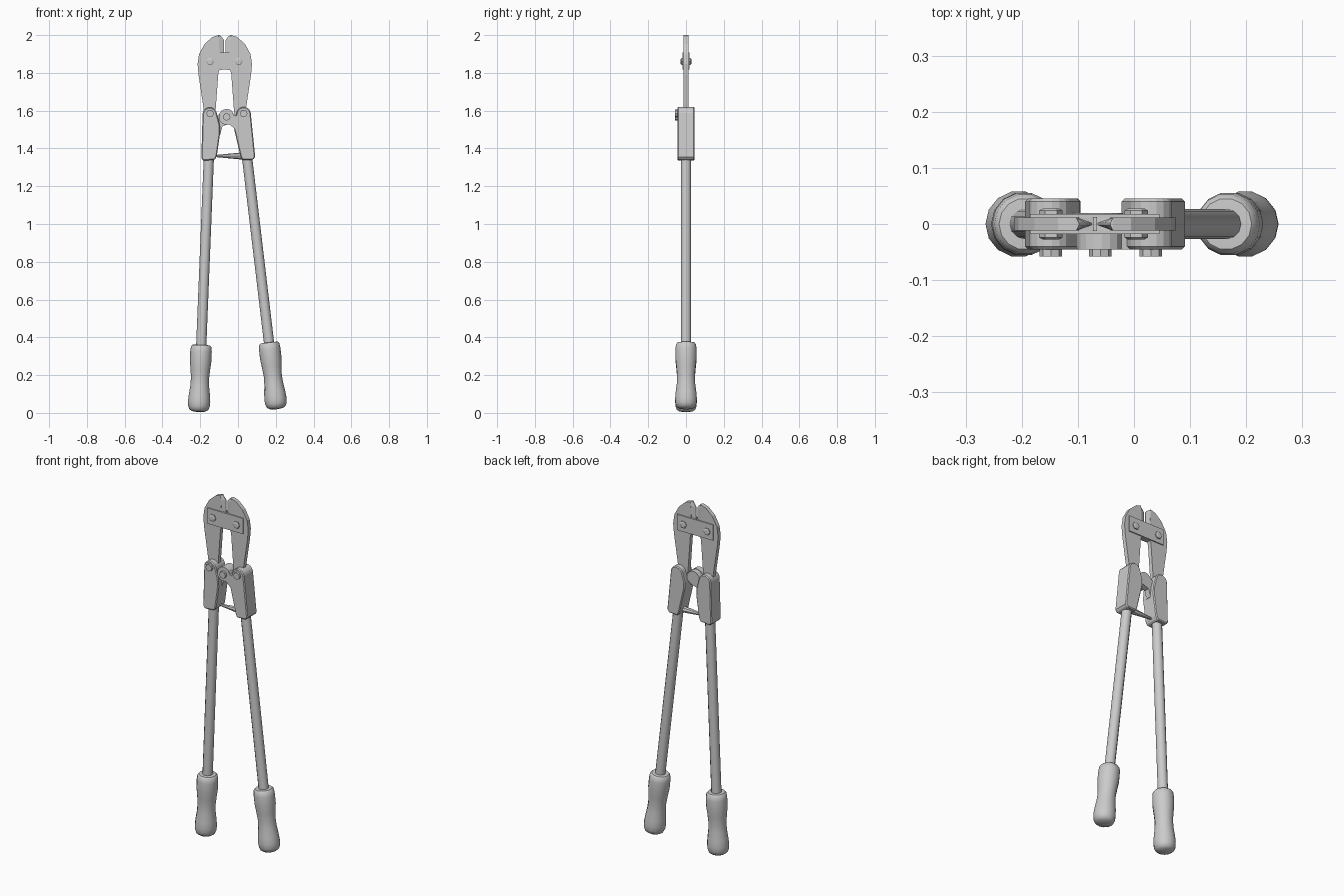
import bpy, bmesh, math
from mathutils import Vector

if "Cube" in bpy.data.objects:
    bpy.data.objects.remove(bpy.data.objects["Cube"])

CX = -0.07  # symmetry line of the cutting head


def finish(name, bm, smooth=False, bevel=0):
    bmesh.ops.recalc_face_normals(bm, faces=bm.faces)
    me = bpy.data.meshes.new(name)
    bm.to_mesh(me)
    bm.free()
    ob = bpy.data.objects.new(name, me)
    bpy.context.collection.objects.link(ob)
    if bevel:
        m = ob.modifiers.new("Bevel", 'BEVEL')
        m.width, m.segments, m.limit_method = bevel, 1, 'ANGLE'
        m.angle_limit = math.radians(50)
    if smooth:
        bpy.ops.object.select_all(action='DESELECT')
        ob.select_set(True)
        bpy.context.view_layer.objects.active = ob
        bpy.ops.object.shade_smooth_by_angle(angle=math.radians(40))
    return ob


def loft(bm, rings):
    vs = [[bm.verts.new(p) for p in r] for r in rings]
    n = len(vs[0])
    for a, b in zip(vs, vs[1:]):
        for i in range(n):
            j = (i + 1) % n
            bm.faces.new((a[i], a[j], b[j], b[i]))
    bm.faces.new(vs[0])
    bm.faces.new(vs[-1])


def plate(name, pts, y0, y1, bevel=0):
    bm = bmesh.new()
    loft(bm, [[(x, y, z) for x, z in pts] for y in (y0, y1)])
    return finish(name, bm, bevel=bevel)


def arc(cx, cz, r, a0, a1, n=7):
    return [(cx + r * math.cos(math.radians(a0 + (a1 - a0) * i / n)),
             cz + r * math.sin(math.radians(a0 + (a1 - a0) * i / n))) for i in range(n + 1)]


def bolt(name, x, z, steps, n):
    bm = bmesh.new()
    loft(bm, [[(x + r * math.cos(2 * math.pi * i / n), y, z + r * math.sin(2 * math.pi * i / n))
               for i in range(n)] for y, r in steps])
    return finish(name, bm)


def lathe(name, top, bottom, prof, n=14):
    # profile of (radius, distance) swept about the line top -> bottom
    top = Vector(top)
    d = (Vector(bottom) - top).normalized()
    v = Vector((0, 1, 0))
    u = v.cross(d).normalized()
    bm = bmesh.new()
    loft(bm, [[top + d * t + r * (u * math.cos(2 * math.pi * i / n) + v * math.sin(2 * math.pi * i / n))
               for i in range(n)] for r, t in prof])
    return finish(name, bm, smooth=True)


# jaw blades: flat profile, thinned to an edge along the mouth
body = [(0.033, 2.0), (0.065, 1.99), (0.107, 1.953), (0.136, 1.90), (0.144, 1.847),
        (0.139, 1.79), (0.112, 1.61), (0.108, 1.55), (0.055, 1.55), (0.048, 1.61),
        (0.034, 1.80), (0.028, 1.815), (0.002, 1.818), (0.002, 1.905), (0.028, 1.91)]
for side, label in ((-1, "left"), (1, "right")):
    plate(label + "_jaw", [(CX + side * d, z) for d, z in body], -0.012, 0.012)
    bm = bmesh.new()
    loft(bm, [[(CX + side * d, y, z) for d, y in
               ((0.033, -0.012), (0.033, 0.012), (e, 0.002), (e, -0.002))]
              for z, e in ((1.905, 0.005), (1.975, 0.005), (1.99, 0.016), (2.0, 0.028))])
    finish(label + "_cutting_edge", bm)

# side plates tying the jaws together, with their bolts
for s, label in ((-1, "front"), (1, "back")):
    plate(label + "_jaw_plate", [(-0.185, 1.817), (0.045, 1.817), (0.045, 1.908), (-0.185, 1.908)],
          s * 0.012, s * 0.018)
    for x in (-0.148, 0.004):
        bolt(label + "_jaw_bolt", x, 1.86,
             [(s * 0.017, 0.021), (s * 0.024, 0.021), (s * 0.028, 0.014)], 6)

# handle brackets
left = arc(-0.15, 1.58, 0.038, 170, 20) + [
    (-0.097, 1.53), (-0.095, 1.48), (-0.112, 1.36), (-0.122, 1.34), (-0.185, 1.335), (-0.194, 1.35)]
right = arc(0.03, 1.582, 0.038, 10, 160) + [
    (-0.022, 1.54), (-0.02, 1.50), (0.013, 1.36), (0.022, 1.338), (0.08, 1.34), (0.091, 1.355)]
plate("left_bracket", left, -0.045, 0.045, 0.005)
plate("right_bracket", right, -0.045, 0.045, 0.005)

# hinge lugs: right one in front, left one behind it
plate("right_hinge_lug", arc(-0.06, 1.567, 0.042, 45, 250, 10) + [
    (-0.045, 1.528), (-0.025, 1.51), (0.0, 1.49), (0.0, 1.57), (-0.022, 1.575)], -0.045, -0.012)
plate("left_hinge_lug", arc(-0.06, 1.567, 0.040, -80, 120, 10) + [
    (-0.115, 1.565), (-0.115, 1.46), (-0.094, 1.475), (-0.082, 1.518)], -0.012, 0.02)

# bracket and hinge bolts
for x, z in ((-0.148, 1.585), (-0.06, 1.567), (0.03, 1.585)):
    bolt("hinge_bolt", x, z, [(-0.044, 0.020), (-0.058, 0.020)], 8)

# handle stop between the brackets
lathe("handle_stop", (0.03, 0, 1.36), (-0.12, 0, 1.36), [(0.019, 0), (0.016, 0.04), (0.006, 0.145)], 8)

# tubes and grips
grip = [(0.027, 0), (0.046, 0.001), (0.054, 0.01), (0.057, 0.035), (0.057, 0.085), (0.052, 0.13),
        (0.048, 0.175), (0.050, 0.22), (0.056, 0.265), (0.059, 0.30), (0.057, 0.325),
        (0.050, 0.343), (0.036, 0.352), (0.012, 0.356)]
for label, top, mid, low in (("left", (-0.154, 0, 1.36), (-0.1945, 0, 0.36), (-0.208, 0, 0.0)),
                             ("right", (0.047, 0, 1.36), (0.164, 0, 0.373), (0.2045, 0, 0.02))):
    length = (Vector(mid) - Vector(top)).length + 0.05
    lathe(label + "_handle_tube", top, mid, [(0.027, 0), (0.027, length)], 12)
    lathe(label + "_grip", mid, low, grip)
